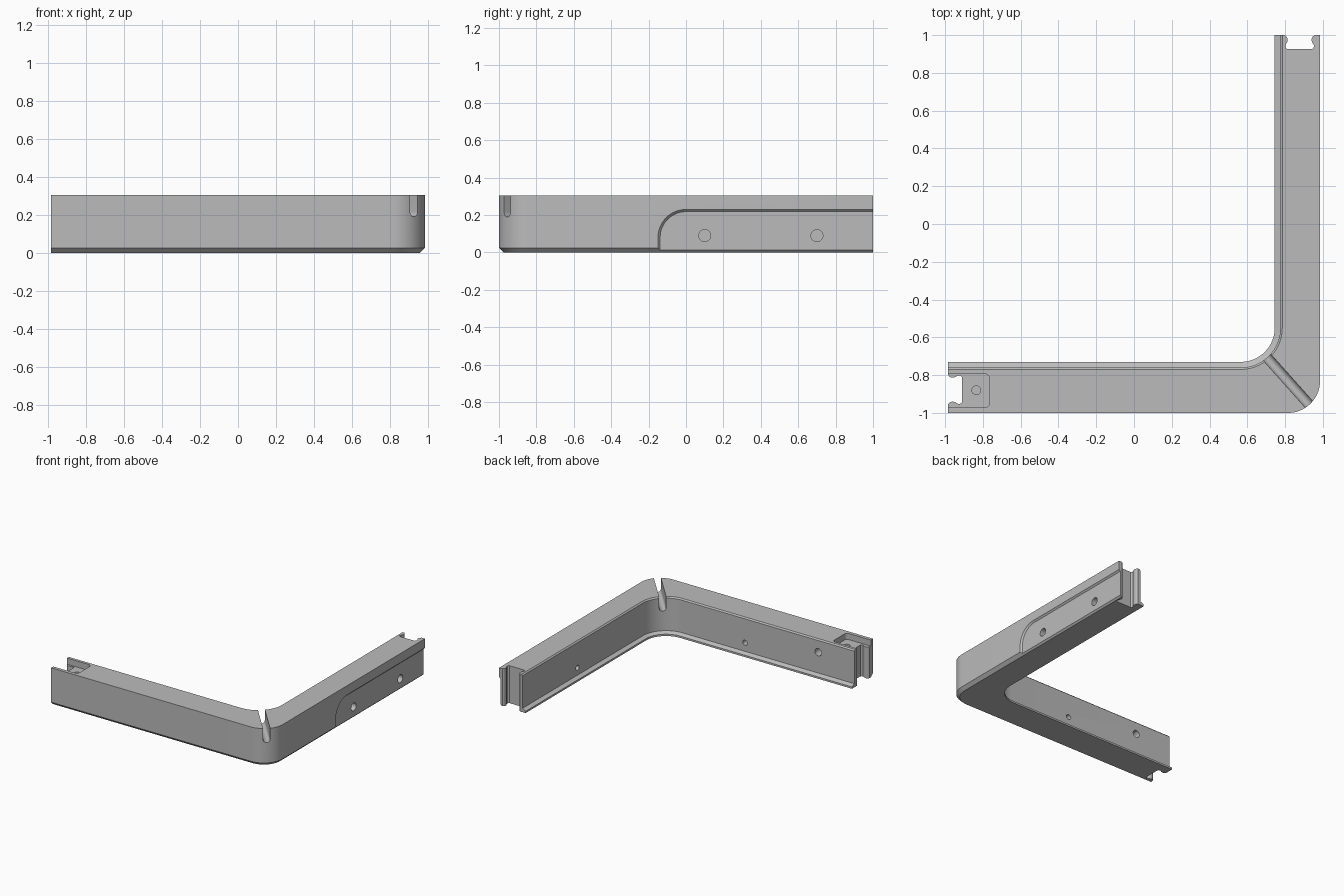
import bpy, bmesh, math
from mathutils import Matrix, Vector

if "Cube" in bpy.data.objects:
    bpy.data.objects.remove(bpy.data.objects["Cube"])

grey = bpy.data.materials.new("plain grey")
grey.diffuse_color = (0.5, 0.5, 0.5, 1)
grey.use_nodes = True
grey.node_tree.nodes["Principled BSDF"].inputs["Base Color"].default_value = grey.diffuse_color


def arc(cx, cy, r, a0, a1, n=16):
    pts = []
    for i in range(n + 1):
        a = math.radians(a0 + (a1 - a0) * i / n)
        pts.append((cx + r * math.cos(a), cy + r * math.sin(a)))
    return pts


def loft(name, rings):
    """Closed solid through rings of equal point count."""
    bm = bmesh.new()
    loops = [[bm.verts.new(p) for p in ring] for ring in rings]
    n = len(loops[0])
    for a, b in zip(loops, loops[1:]):
        for i in range(n):
            j = (i + 1) % n
            bm.faces.new((a[i], a[j], b[j], b[i]))
    bm.faces.new(loops[0][::-1])
    bm.faces.new(loops[-1])
    bmesh.ops.recalc_face_normals(bm, faces=bm.faces)
    me = bpy.data.meshes.new(name)
    bm.to_mesh(me)
    bm.free()
    ob = bpy.data.objects.new(name, me)
    bpy.context.collection.objects.link(ob)
    return ob


def prism(name, pts, z0, z1):
    return loft(name, [[(x, y, z) for x, y in pts] for z in (z0, z1)])


def cylinder(name, start, axis, r, length):
    """Drill bit running from start along axis."""
    ob = prism(name, arc(0, 0, r, 0, 345, 23), 0, length)
    rot = Vector(axis).to_track_quat('Z', 'Y').to_matrix().to_4x4()
    ob.data.transform(Matrix.Translation(start) @ rot)
    return ob


def outline(o, i):
    """L plan: o insets the outer wall, i insets the inner wall."""
    pts = [(-0.985, -1 + o)]
    pts += arc(0.815, -0.83, 0.17 - o, -90, 0)
    pts += [(0.985 - o, 1), (0.745 + i, 1)]
    pts += arc(0.565, -0.55, 0.18 + i, 0, -90)
    pts += [(-0.985, -0.73 - i)]
    return pts


# Angled body: chamfered base, inner bottom lip, eased top inner edge
levels = [(0, 0.025, 0), (0.015, 0.01, 0), (0.025, 0, 0.02),
          (0.03, 0, 0.03), (0.295, 0, 0.03), (0.305, 0, 0.04)]
body = loft("corner_rail", [[(x, y, z) for x, y in outline(o, i)]
                            for z, o, i in levels])
body.data.materials.append(grey)
cutters = []

# Shallow bevelled recess on the outer right face
rings = []
for x, r in ((0.973, 0.138), (1.033, 0.198)):
    prof = [(1.1, -0.1), (-r, -0.1)] + arc(0, 0.08, r, 180, 90) + [(1.1, 0.08 + r)]
    rings.append([(x, y, z) for y, z in prof])
cutters.append(loft("recess_cutter", rings))

# Connector notches with pinched necks at both ends
half = [(-0.05, 0.079), (0, 0.079), (0.009, 0.068), (0.018, 0.064), (0.03, 0.064),
        (0.04, 0.067), (0.048, 0.073), (0.058, 0.076), (0.068, 0.073), (0.074, 0.066)]
notch = half + [(d, -w) for d, w in reversed(half)]
cutters.append(prism("right_notch_cutter", [(0.877 + w, 1 - d) for d, w in notch], -0.1, 0.5))
cutters.append(prism("front_notch_cutter", [(-0.985 + d, -0.877 + w) for d, w in notch], -0.1, 0.5))

# Rounded pocket on top of the front arm
pocket = [(-1.1, -0.972)] + arc(-0.79, -0.947, 0.025, -90, 0, 6) \
    + arc(-0.79, -0.818, 0.025, 0, 90, 6) + [(-1.1, -0.793)]
cutters.append(prism("pocket_cutter", pocket, 0.255, 0.5))

# Round-bottomed diagonal slot across the corner
slot = [(0.026, 0.5)] + arc(0, 0.216, 0.026, 0, -180, 14) + [(-0.026, 0.5)]
a = Vector((0.565, -0.55, 0))
d = Vector((0.25, -0.28, 0)).normalized()
side = Vector((-d.y, d.x, 0))
cutters.append(loft("slot_cutter", [[a + d * t + side * s + Vector((0, 0, z))
                                     for s, z in slot] for t in (0.05, 0.8)]))

# Screw holes: outer face, inner faces and pocket floor
for start, axis, r, length in (
        ((1.05, 0.10, 0.09), (-1, 0, 0), 0.032, 0.16),
        ((1.05, 0.70, 0.09), (-1, 0, 0), 0.032, 0.16),
        ((0.70, 0.29, 0.09), (1, 0, 0), 0.021, 0.15),
        ((0.0, -0.70, 0.10), (0, -1, 0), 0.021, 0.15),
        ((-0.66, -0.70, 0.20), (0, -1, 0), 0.03, 0.15),
        ((-0.835, -0.88, 0.40), (0, 0, -1), 0.023, 0.24)):
    cutters.append(cylinder("hole_cutter", start, axis, r, length))

# Apply the cuts and remove the helpers
bpy.context.view_layer.objects.active = body
for c in cutters:
    c.hide_render = True
    m = body.modifiers.new("cut", 'BOOLEAN')
    m.operation = 'DIFFERENCE'
    m.solver = 'EXACT'
    m.object = c
    bpy.ops.object.modifier_apply(modifier=m.name)
    bpy.data.objects.remove(c)

bpy.ops.object.select_all(action='DESELECT')
body.select_set(True)
bpy.ops.object.shade_smooth_by_angle(angle=math.radians(25))
